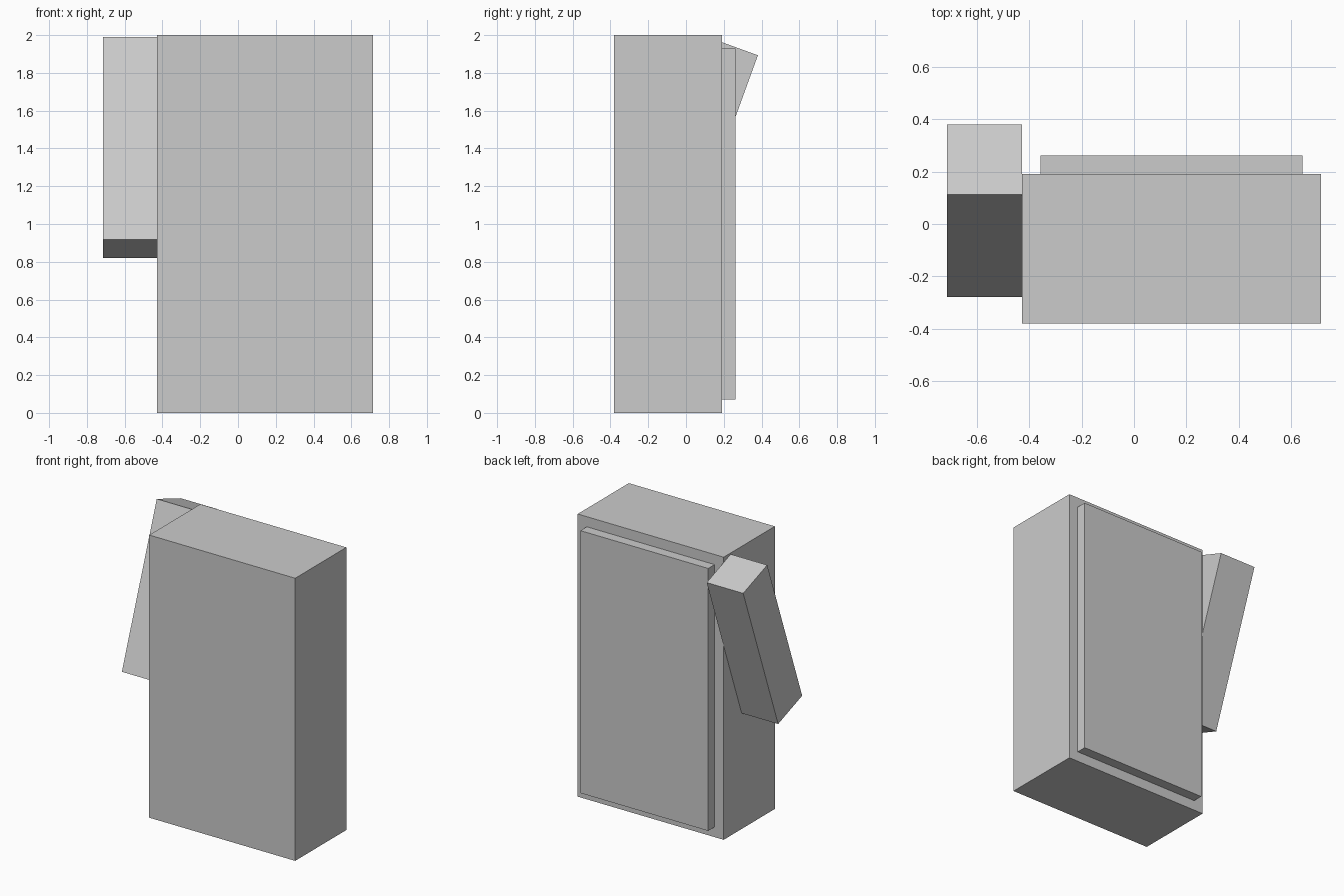
import bpy
from math import radians

if "Cube" in bpy.data.objects:
    bpy.data.objects.remove(bpy.data.objects["Cube"])

U = 1 / 7  # modelling unit: the body is 8 x 4 x 14 units


def block(name, size, centre, tilt=0.0):
    bpy.ops.mesh.primitive_cube_add(size=1, location=centre)
    ob = bpy.context.object
    ob.name = name
    ob.scale = size
    bpy.ops.object.transform_apply(location=False, rotation=False, scale=True)
    ob.rotation_euler.x = radians(tilt)
    return ob


# Main upright cabinet
block("body", (8 * U, 4 * U, 14 * U), (U, -0.095, 1.0))

# Thin raised panel on the back
block("back_panel", (7 * U, 0.5 * U, 13 * U), (U, 0.2265, 1.0))

# Side handle, its top leaning towards the back
block("side_handle", (2 * U, 2 * U, 8 * U), (-4 * U, 0.051, 1.405), -20)
